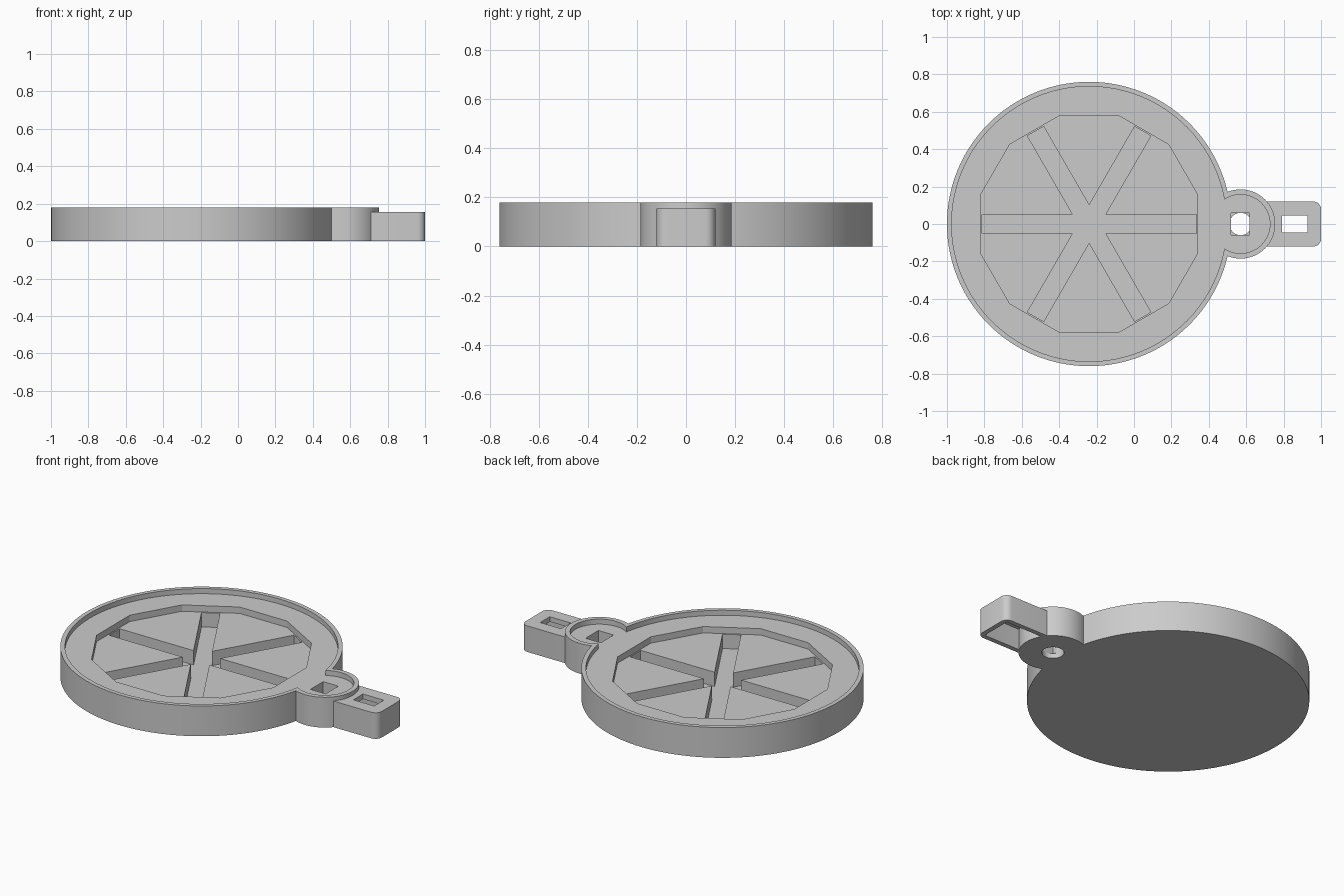
import bpy, bmesh, math
from mathutils import Matrix

old = bpy.data.objects.get("Cube")
if old:
    bpy.data.objects.remove(old, do_unlink=True)

DISC_X, LUG_X = -0.24, 0.57
HEIGHT, LEDGE, POCKET, SLOT = 0.18, 0.15, 0.112, 0.027
ABOVE, BELOW = 0.3, -0.1

grey = bpy.data.materials.new("plain grey")
grey.use_nodes = True
grey.diffuse_color = (0.6, 0.6, 0.6, 1)
grey.node_tree.nodes["Principled BSDF"].inputs["Base Color"].default_value = (0.6, 0.6, 0.6, 1)


def finish(bm, name):
    mesh = bpy.data.meshes.new(name)
    bm.to_mesh(mesh)
    bm.free()
    mesh.materials.append(grey)
    obj = bpy.data.objects.new(name, mesh)
    bpy.context.collection.objects.link(obj)
    return obj


def prism(name, x, radius, z0, z1, sides=128, turn=0.0):
    bm = bmesh.new()
    place = Matrix.Translation((x, 0, (z0 + z1) / 2)) @ Matrix.Rotation(turn, 4, 'Z')
    bmesh.ops.create_cone(bm, cap_ends=True, segments=sides, radius1=radius,
                          radius2=radius, depth=z1 - z0, matrix=place)
    return finish(bm, name)


def block(name, x0, x1, half_y, z0, z1, turn=0.0, corner=0.0):
    bm = bmesh.new()
    place = (Matrix.Translation(((x0 + x1) / 2, 0, (z0 + z1) / 2))
             @ Matrix.Rotation(turn, 4, 'Z')
             @ Matrix.Diagonal((x1 - x0, 2 * half_y, z1 - z0, 1)))
    bmesh.ops.create_cube(bm, size=1, matrix=place)
    if corner:  # round the upright edges at the outer end
        edges = [e for e in bm.edges if all(v.co.x > x1 - 0.001 for v in e.verts)
                 and abs(e.verts[0].co.z - e.verts[1].co.z) > 0.01]
        bmesh.ops.bevel(bm, geom=edges, offset=corner, segments=6,
                        profile=0.5, affect='EDGES')
    return finish(bm, name)


def combine(target, other, operation):
    mod = target.modifiers.new(other.name, 'BOOLEAN')
    mod.operation = operation
    mod.solver = 'EXACT'
    mod.object = other
    bpy.ops.object.select_all(action='DESELECT')
    bpy.context.view_layer.objects.active = target
    target.select_set(True)
    bpy.ops.object.modifier_apply(modifier=mod.name)
    bpy.data.objects.remove(other, do_unlink=True)


# End tab, hollow from below
tab = block("end_tab", 0.65, 1.0, 0.12, 0, 0.155, corner=0.04)
combine(tab, block("tab_cavity", 0.6, 0.972, 0.092, BELOW, 0.125, corner=0.015), 'DIFFERENCE')
combine(tab, block("tab_window", 0.79, 0.927, 0.045, 0.05, ABOVE), 'DIFFERENCE')

# Round tray with its small lug
tray = prism("round_tray", DISC_X, 0.76, 0, HEIGHT)
combine(tray, prism("lug", LUG_X, 0.185, 0, HEIGHT, 64), 'UNION')
combine(tray, tab, 'UNION')

# Shallow recess inside the rims
combine(tray, prism("disc_recess", DISC_X, 0.735, LEDGE, ABOVE), 'DIFFERENCE')
combine(tray, prism("lug_recess", LUG_X, 0.157, LEDGE, ABOVE, 64), 'DIFFERENCE')

# Twelve-sided pocket and the three crossing slots
combine(tray, prism("pocket", DISC_X, 0.601, POCKET, ABOVE, 12, math.radians(15)), 'DIFFERENCE')
for i in range(3):
    combine(tray, block("slot", DISC_X - 0.573, DISC_X + 0.573, 0.05, SLOT, ABOVE,
                        turn=i * math.pi / 3), 'DIFFERENCE')

# Square socket with a round through hole
combine(tray, block("lug_socket", 0.518, 0.618, 0.06, 0.03, ABOVE), 'DIFFERENCE')
combine(tray, prism("lug_hole", LUG_X, 0.06, BELOW, 0.1, 24), 'DIFFERENCE')

# Crisp edges, smooth round walls
bpy.ops.object.select_all(action='DESELECT')
bpy.context.view_layer.objects.active = tray
tray.select_set(True)
bpy.ops.object.shade_smooth_by_angle(angle=math.radians(20))
